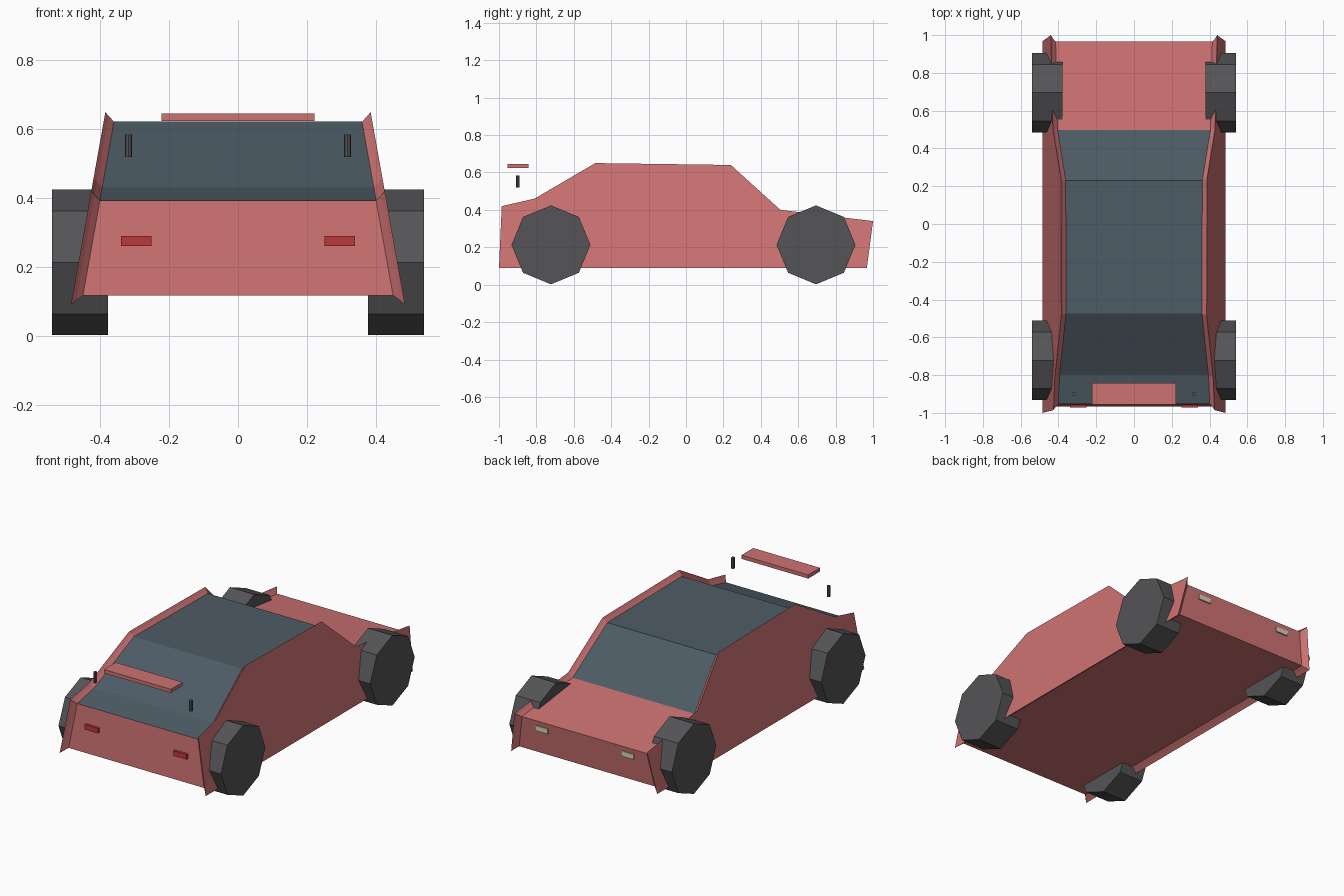
import bpy, bmesh
from math import pi, cos, sin

if "Cube" in bpy.data.objects:
    bpy.data.objects.remove(bpy.data.objects["Cube"])


def material(name, color):
    m = bpy.data.materials.new(name)
    m.diffuse_color = (*color, 1)
    m.use_nodes = True
    m.node_tree.nodes["Principled BSDF"].inputs["Base Color"].default_value = m.diffuse_color
    return m


RED = material("red_paint", (0.62, 0.17, 0.17))
GLASS = material("dark_glass", (0.075, 0.105, 0.13))
TYRE = material("tyre_grey", (0.09, 0.09, 0.095))
TAIL = material("tail_red", (0.5, 0.04, 0.04))
LAMP = material("lamp_cream", (0.7, 0.65, 0.5))


def make_object(name, bm, *mats):
    bmesh.ops.recalc_face_normals(bm, faces=bm.faces)
    me = bpy.data.meshes.new(name)
    bm.to_mesh(me)
    bm.free()
    ob = bpy.data.objects.new(name, me)
    bpy.context.collection.objects.link(ob)
    for m in mats:
        me.materials.append(m)
    return ob


def box(name, lo, hi, mat):
    bm = bmesh.new()
    bmesh.ops.create_cube(bm, size=1)
    for v in bm.verts:
        v.co = [(a + b) / 2 + c * (b - a) for a, b, c in zip(lo, hi, v.co)]
    return make_object(name, bm, mat)


def wheel(name, x0, x1, y, z, r, mat):
    bm = bmesh.new()
    rings = [[bm.verts.new((x, y + r * cos(i * pi / 4), z + r * sin(i * pi / 4)))
              for i in range(8)] for x in (x0, x1)]
    for ring in rings:
        bm.faces.new(ring)
    for i in range(8):
        j = (i + 1) % 8
        bm.faces.new((rings[0][i], rings[0][j], rings[1][j], rings[1][i]))
    return make_object(name, bm, mat)


# Body: flared side panels standing proud of a recessed shell between them
outer = [(-1, .09), (-.985, .42), (-.81, .46), (-.485, .65),
         (.24, .64), (.505, .40), (1, .34), (.967, .09)]
inner = [(-.965, .117), (-.953, .392), (-.80, .43), (-.475, .622),
         (.23, .612), (.498, .372), (.965, .315), (.94, .117)]


def ring_points(t, offset):
    pts = []
    for (ya, za), (yb, zb) in zip(outer, inner):
        y, z = ya + t * (yb - ya), za + t * (zb - za)
        pts.append((0.485 - 0.1786 * (z - .09) - offset, y, z))
    return pts


bm = bmesh.new()
half = [ring_points(0, 0), ring_points(.45, .012), ring_points(1, .03)]
rings = [[bm.verts.new(p) for p in r] for r in half]
rings += [[bm.verts.new((-x, y, z)) for x, y, z in r] for r in reversed(half)]
bm.faces.new(rings[0])
bm.faces.new(rings[-1])
for k in range(5):
    for i in range(8):
        j = (i + 1) % 8
        f = bm.faces.new((rings[k][i], rings[k][j], rings[k + 1][j], rings[k + 1][i]))
        if k == 2 and 1 <= i <= 4:      # deck, rear window, roof, windscreen
            f.material_index = 1
make_object("car_body", bm, RED, GLASS)

# Wheels, lamps and spoiler struts on both sides
for s, side in ((-1, "left"), (1, "right")):
    for y, end in ((-.722, "front"), (.695, "back")):
        wheel(f"{end}_{side}_wheel", s * .378, s * .54, y, .213, .211, TYRE)
    x = s * .295
    box(f"{side}_tail_light", (x - .044, -.972, .26), (x + .044, -.945, .29), TAIL)
    x = s * .285
    box(f"{side}_headlight", (x - .042, .94, .255), (x + .042, .966, .285), LAMP)
    bm = bmesh.new()
    bmesh.ops.create_cone(bm, cap_ends=True, segments=8, radius1=.01, radius2=.01, depth=.065)
    strut = make_object(f"{side}_spoiler_strut", bm, TYRE)
    strut.location = (s * .318, -.90, .552)

# Spoiler blade
box("spoiler", (-.222, -.955, .623), (.222, -.843, .645), RED)
